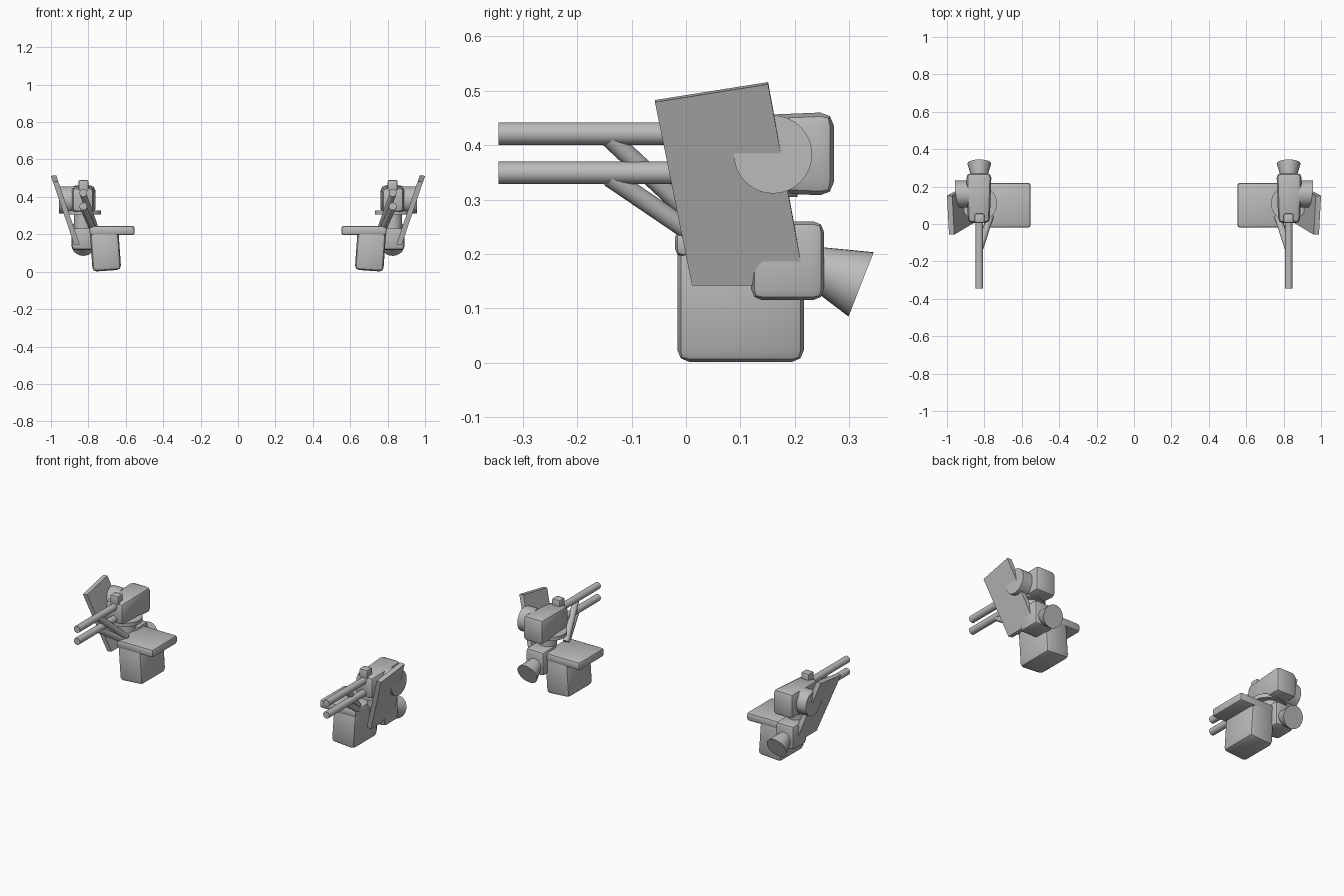
import bpy, bmesh, math
from mathutils import Vector, Matrix

cube = bpy.data.objects.get("Cube")
if cube:
    bpy.data.objects.remove(cube, do_unlink=True)

grey = bpy.data.materials.new("light_grey_metal")
grey.use_nodes = True
colour = (0.5, 0.5, 0.5, 1)
grey.diffuse_color = colour
grey.node_tree.nodes["Principled BSDF"].inputs["Base Color"].default_value = colour

GUN_X = 0.827


def finish(name, bm):
    """Turn a left-hand part into an object mirrored to the right."""
    bmesh.ops.recalc_face_normals(bm, faces=bm.faces)
    mesh = bpy.data.meshes.new(name)
    bm.to_mesh(mesh)
    bm.free()
    mesh.materials.append(grey)
    obj = bpy.data.objects.new(name, mesh)
    bpy.context.collection.objects.link(obj)
    bpy.ops.object.select_all(action="DESELECT")
    obj.select_set(True)
    bpy.context.view_layer.objects.active = obj
    bpy.ops.object.shade_smooth_by_angle(angle=math.radians(40))
    mirror = obj.modifiers.new("Mirror", "MIRROR")
    mirror.use_mirror_merge = False
    return obj


def box(name, low, high, bevel=0.0, tilt=0.0, front=1.0):
    """Chamfered box between two corners, with optional tilt and front taper."""
    low, high = Vector(low), Vector(high)
    size, mid = high - low, (low + high) / 2
    bm = bmesh.new()
    bmesh.ops.create_cube(bm, size=1)
    for v in bm.verts:
        if v.co.y < 0:
            v.co.x *= front
            v.co.z *= front
        v.co = v.co * size
    if bevel:
        bmesh.ops.bevel(bm, geom=bm.edges[:], offset=bevel, segments=2,
                        profile=0.5, affect="EDGES")
    place = Matrix.Translation(mid) @ Matrix.Rotation(math.radians(tilt), 4, "Y")
    bmesh.ops.transform(bm, matrix=place, verts=bm.verts)
    return finish(name, bm)


def rod(name, start, end, r1, r2=None, sides=32):
    """Cylinder or cone between two points."""
    start, end = Vector(start), Vector(end)
    axis = end - start
    bm = bmesh.new()
    bmesh.ops.create_cone(bm, cap_ends=True, segments=sides, radius1=r1,
                          radius2=r1 if r2 is None else r2, depth=axis.length)
    turn = axis.to_track_quat("Z", "Y").to_matrix().to_4x4()
    bmesh.ops.transform(bm, verts=bm.verts,
                        matrix=Matrix.Translation((start + end) / 2) @ turn)
    return finish(name, bm)


# Seat pod and the deck over it
box("lower_pod", (0.632, -0.016, 0.005), (0.785, 0.217, 0.225), 0.022, tilt=4)
box("deck_plate", (0.553, -0.02, 0.195), (0.795, 0.22, 0.245), 0.014)

# Mount behind the pod, with its rear nozzle
box("mount_block", (0.768, 0.12, 0.115), (0.89, 0.254, 0.26), 0.02)
rod("rear_nozzle", (GUN_X, 0.235, 0.178), (GUN_X, 0.322, 0.144), 0.037, 0.0635)

# Turntable under the gun
rod("pedestal", (GUN_X, 0.13, 0.23), (GUN_X, 0.13, 0.32), 0.05)
rod("turntable", (GUN_X, 0.11, 0.305), (GUN_X, 0.11, 0.328), 0.095)

# Gun housing, sight and side drum
box("gun_housing", (0.762, 0.005, 0.307), (0.897, 0.272, 0.461), 0.025, front=0.86)
box("sight", (0.8, 0.005, 0.43), (0.853, 0.055, 0.49), 0.008)
rod("side_drum", (0.88, 0.16, 0.383), (0.957, 0.16, 0.383), 0.072)

# Twin barrels, each with a brace running back to the deck
for label, z, foot in (("upper", 0.421, (0.768, 0.04, 0.245)),
                       ("lower", 0.349, (0.768, 0.05, 0.212))):
    rod(label + "_barrel", (GUN_X, -0.345, z), (GUN_X, 0.06, z), 0.0205)
    rod(label + "_brace", (GUN_X, -0.14, z - 0.008), foot, 0.018)

# Leaning side shield, extruded inward from its outer outline
bm = bmesh.new()
outline = [(-0.057, 0.479), (0.151, 0.512), (0.219, 0.142), (0.011, 0.142)]
outer = [bm.verts.new((0.875 + (z - 0.142) * 0.338, y, z)) for y, z in outline]
face = bm.faces.new(outer)
grown = bmesh.ops.extrude_face_region(bm, geom=[face])
moved = [g for g in grown["geom"] if isinstance(g, bmesh.types.BMVert)]
bmesh.ops.translate(bm, verts=moved, vec=(-0.028, 0, 0.004))
finish("side_shield", bm)
